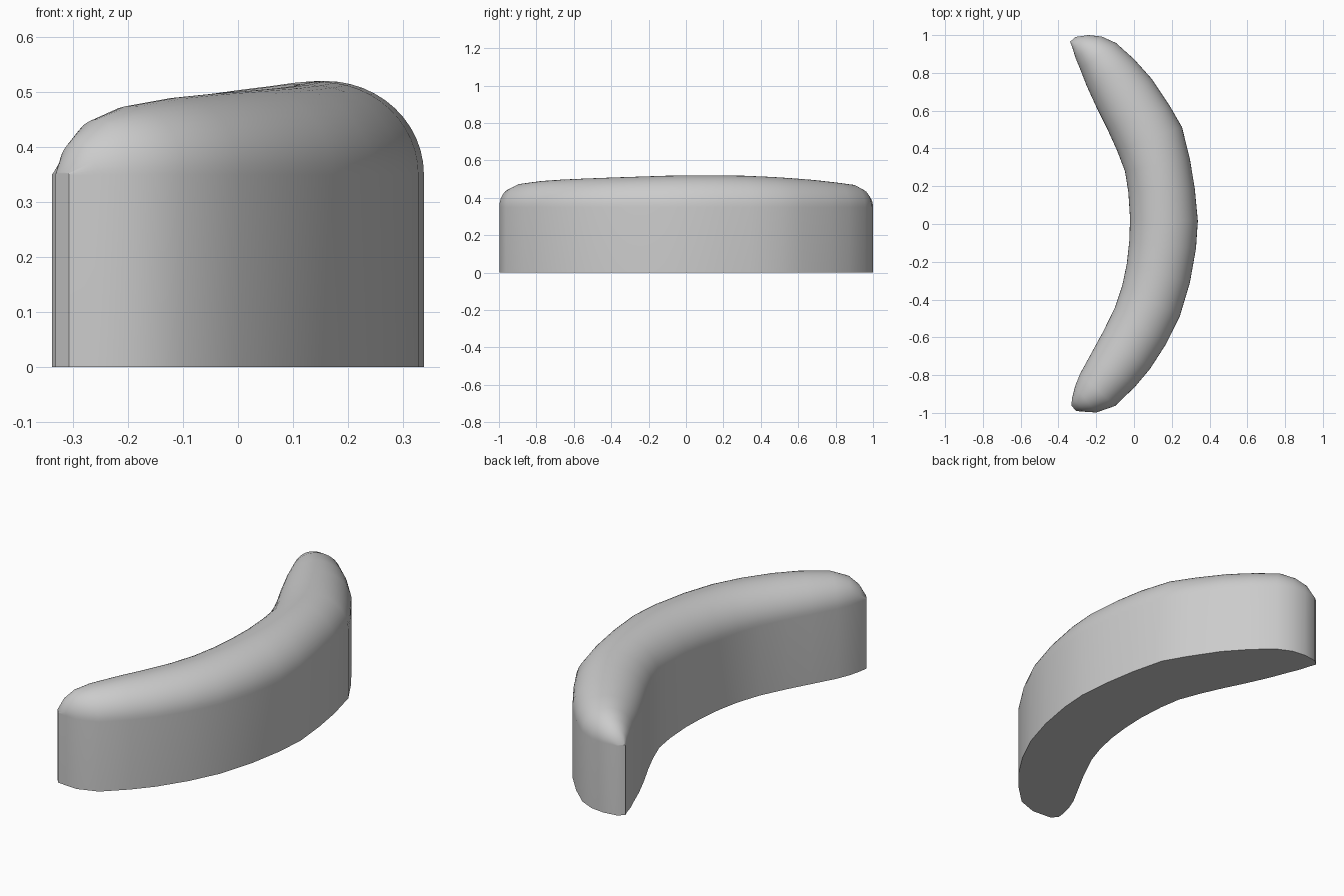
import bpy, bmesh, math

if "Cube" in bpy.data.objects:
    bpy.data.objects.remove(bpy.data.objects["Cube"])

# Stations along the crescent: outer x, outer y, inner x, inner y, crown rise
STATIONS = [
    (-.307, -.990, -.332, -.960, .004), (-.260, -.994, -.327, -.920, .062),
    (-.200, -.998, -.312, -.860, .100), (-.100, -.963, -.286, -.794, .125),
    (.005, -.862, -.222, -.677, .140), (.085, -.767, -.164, -.571, .147),
    (.170, -.635, -.100, -.440, .153), (.243, -.487, -.062, -.325, .158),
    (.296, -.310, -.038, -.210, .163), (.328, -.130, -.025, -.090, .168),
    (.338, .016, -.021, .030, .170), (.322, .185, -.030, .170, .170),
    (.296, .344, -.048, .280, .168), (.254, .513, -.090, .390, .162),
    (.190, .624, -.140, .500, .155), (.095, .767, -.195, .610, .145),
    (.000, .873, -.250, .730, .132), (-.095, .958, -.285, .820, .120),
    (-.170, .992, -.310, .880, .095), (-.240, 1.00, -.325, .930, .062),
    (-.310, .990, -.338, .965, .004),
]
WALL, N = .35, 24


def section(bm, ox, oy, ix, iy, rise):
    """One slice: straight walls with a half-elliptic crown."""
    pts = [(ix, iy, 0)]
    for k in range(N + 1):
        a = math.pi * k / N
        t = (1 - math.cos(a)) / 2
        pts.append((ix + (ox - ix) * t, iy + (oy - iy) * t,
                    WALL + rise * math.sin(a)))
    pts.append((ox, oy, 0))
    return [bm.verts.new(p) for p in pts]


# Crescent cushion: slices joined into a closed solid
bm = bmesh.new()
rows = [section(bm, *s) for s in STATIONS]
for a, b in zip(rows, rows[1:]):
    for k in range(len(a)):
        j = (k + 1) % len(a)
        bm.faces.new((a[k], a[j], b[j], b[k]))
bm.faces.new(rows[0])
bm.faces.new(rows[-1])
bmesh.ops.recalc_face_normals(bm, faces=bm.faces)
mesh = bpy.data.meshes.new("crescent_cushion")
bm.to_mesh(mesh)
bm.free()
cushion = bpy.data.objects.new("crescent_cushion", mesh)
bpy.context.collection.objects.link(cushion)

# Single grey
grey = bpy.data.materials.new("light grey")
grey.diffuse_color = (.6, .6, .6, 1)
grey.use_nodes = True
grey.node_tree.nodes["Principled BSDF"].inputs["Base Color"].default_value = grey.diffuse_color
mesh.materials.append(grey)

bpy.context.view_layer.objects.active = cushion
cushion.select_set(True)
bpy.ops.object.shade_smooth_by_angle(angle=math.radians(40))
